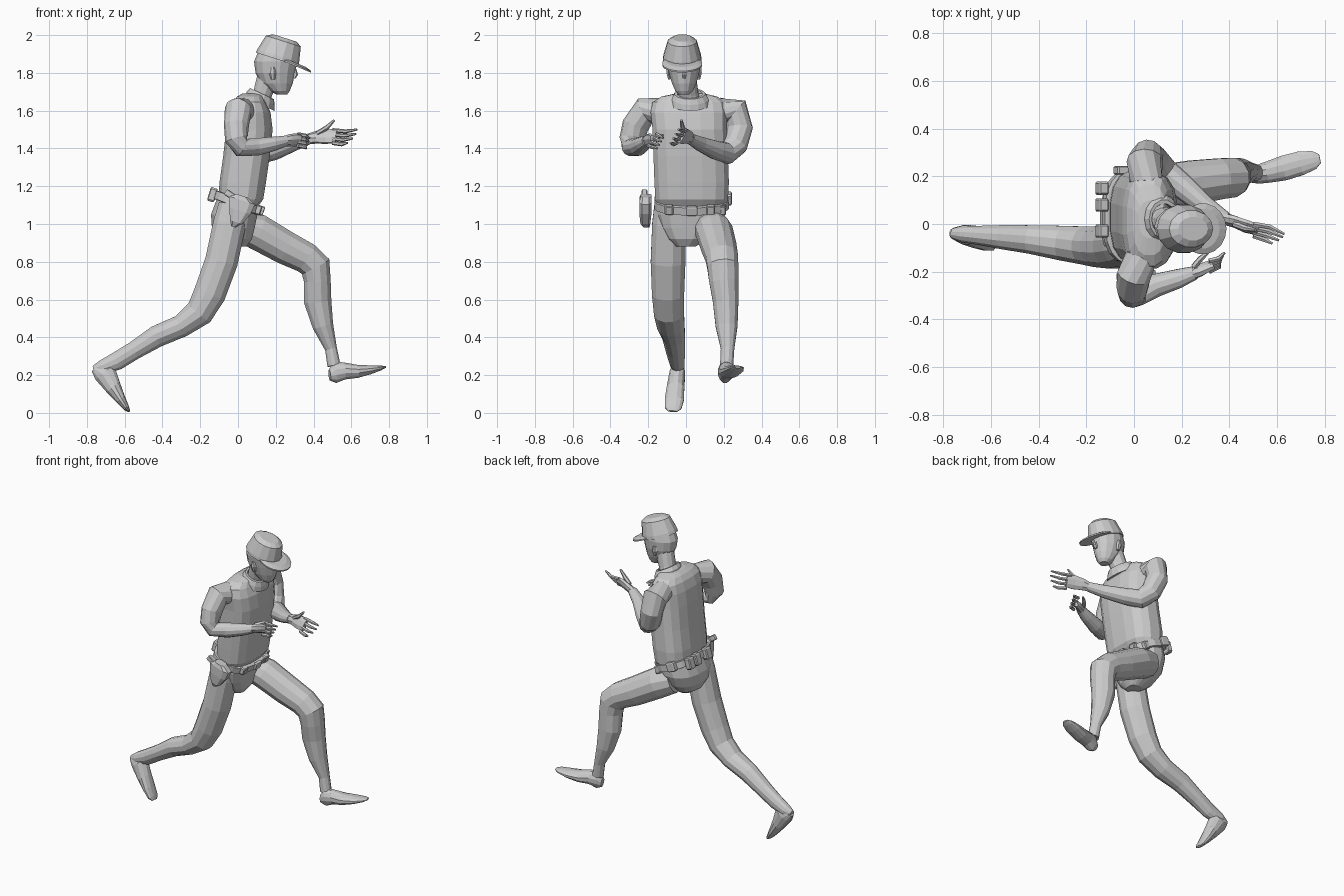
import bpy, bmesh, math
from mathutils import Vector as V, Matrix


def mesh_object(name, bm):
    bmesh.ops.recalc_face_normals(bm, faces=bm.faces)
    me = bpy.data.meshes.new(name)
    bm.to_mesh(me)
    bm.free()
    ob = bpy.data.objects.new(name, me)
    bpy.context.collection.objects.link(ob)
    return ob


def loft(name, sections, ref=(0, 1, 0), sides=12, power=1.0, axis=None):
    """Skin rings along a path; section = x, y, z, radius along ref, other radius."""
    bm = bmesh.new()
    pts = [V(s[:3]) for s in sections]
    rings = []
    for i, s in enumerate(sections):
        if axis:
            t = V(axis).normalized()
        else:
            a = (pts[i] - pts[i - 1]).normalized() if i else V()
            b = (pts[i + 1] - pts[i]).normalized() if i < len(pts) - 1 else V()
            t = (a + b).normalized()
        u = V(ref) - t * t.dot(V(ref))
        u.normalize()
        w = u.cross(t)
        ring = []
        for k in range(sides):
            q = 2 * math.pi * (k + 0.5) / sides
            c, d = math.cos(q), math.sin(q)
            c = math.copysign(abs(c) ** power, c)
            d = math.copysign(abs(d) ** power, d)
            ring.append(bm.verts.new(pts[i] + u * c * s[3] + w * d * s[4]))
        rings.append(ring)
    for r, n in zip(rings, rings[1:]):
        for k in range(sides):
            m = (k + 1) % sides
            bm.faces.new((r[k], r[m], n[m], n[k]))
    bm.faces.new(rings[0])
    bm.faces.new(rings[-1])
    return mesh_object(name, bm)


def box(name, loc, size, spin=0, tilt=0):
    bm = bmesh.new()
    bmesh.ops.create_cube(bm, size=1)
    bmesh.ops.bevel(bm, geom=bm.edges[:], offset=0.12, segments=1, affect='EDGES')
    m = Matrix.Translation(loc) @ Matrix.Rotation(tilt, 4, 'Y') @ Matrix.Rotation(spin, 4, 'Z')
    bm.transform(m @ Matrix.Diagonal((*size, 1)))
    return mesh_object(name, bm)


def finger(name, a, b, c, r=0.011):
    loft(name, [(*a, r, r), (*b, r, r), (*c, r * 0.5, r * 0.5)], ref=(0.1, 0.5, 0.86), sides=6)


# Shirt
loft("shirt", [(0.0, .03, 1.09, .185, .105), (.015, .03, 1.13, .195, .12), (.025, .03, 1.22, .2, .125),
               (.045, .025, 1.36, .2, .125), (.06, .02, 1.5, .2, .125), (.062, .015, 1.59, .205, .112),
               (.06, .015, 1.645, .195, .09), (.065, .018, 1.675, .15, .07), (.075, .02, 1.69, .08, .055)],
     sides=16, power=0.75, axis=(0, 0, 1))
# Trouser seat
loft("pelvis", [(0, .03, 1.13, .185, .115), (-.02, .025, 1.05, .185, .125), (-.025, .02, .98, .16, .115),
                (-.015, .01, .92, .11, .09), (0, 0, .88, .05, .045)], sides=16, power=0.85, axis=(0, 0, 1))

# Legs
loft("back_leg", [(-.025, -.085, 1.1, .085, .08), (-.045, -.09, 1.0, .092, .09), (-.088, -.095, .8, .095, .09),
                  (-.15, -.095, .63, .088, .088), (-.205, -.09, .53, .082, .078), (-.3, -.08, .46, .075, .062),
                  (-.43, -.065, .405, .062, .06), (-.55, -.055, .33, .052, .05), (-.64, -.048, .275, .042, .05),
                  (-.72, -.042, .24, .036, .04), (-.765, -.04, .23, .02, .02)])
loft("back_foot", [(-.755, -.04, .235, .025, .025), (-.705, -.045, .215, .042, .065), (-.66, -.055, .135, .048, .045),
                   (-.62, -.062, .07, .052, .028), (-.59, -.068, .025, .045, .016), (-.576, -.07, .008, .025, .006)],
     axis=(.6, -.08, -.75), ref=(0, 1, 0))
loft("front_leg", [(0.0, .125, 1.0, .09, .085), (.1, .15, .96, .1, .098), (.25, .175, .875, .095, .092),
                   (.36, .19, .82, .088, .085), (.41, .195, .775, .085, .085), (.42, .2, .7, .08, .073),
                   (.422, .21, .59, .07, .075), (.45, .215, .46, .06, .057), (.492, .22, .34, .037, .033),
                   (.508, .215, .25, .036, .036)])
loft("front_foot", [(.485, .2, .2, .028, .03), (.515, .207, .215, .04, .058), (.56, .217, .222, .046, .047),
                    (.63, .235, .22, .054, .036), (.7, .255, .228, .052, .024), (.755, .268, .238, .04, .013),
                    (.78, .274, .243, .02, .005)], axis=(1, .22, .1))

# Arms
loft("left_arm", [(.05, .18, 1.6, .07, .07), (.045, .265, 1.595, .078, .075), (.055, .285, 1.51, .07, .068),
                  (.085, .262, 1.42, .066, .066), (.13, .215, 1.375, .06, .06), (.2, .16, 1.39, .054, .05),
                  (.3, .075, 1.425, .042, .038), (.385, .02, 1.453, .03, .028)], ref=(.6, .75, .25))
loft("right_arm", [(.03, -.14, 1.6, .065, .07), (.0, -.215, 1.6, .075, .072), (-.008, -.268, 1.52, .072, .066),
                   (-.008, -.287, 1.45, .066, .062), (.02, -.285, 1.405, .058, .052), (.1, -.255, 1.408, .05, .047),
                   (.19, -.228, 1.425, .042, .038), (.255, -.205, 1.44, .03, .028)], ref=(.2, -.85, .5))

# Hands
loft("left_palm", [(.37, .025, 1.45, .028, .025), (.42, .01, 1.46, .038, .022), (.47, -.01, 1.465, .046, .02),
                   (.52, -.025, 1.463, .04, .014)], ref=(0, .5, .86), sides=8)
for i in range(4):
    f = i / 3
    finger("left_finger", (.5, .0 - .05 * f, 1.497 - .068 * f), (.57 - .02 * f, -.012 - .055 * f, 1.49 - .068 * f),
           (.63 - .05 * f * f, -.042 - .04 * f, 1.5 - .07 * f))
finger("left_thumb", (.42, .0, 1.48), (.47, -.018, 1.51), (.51, -.025, 1.55), .013)
loft("right_palm", [(.245, -.208, 1.44, .028, .025), (.275, -.195, 1.443, .036, .024), (.305, -.18, 1.445, .038, .02),
                    (.33, -.17, 1.443, .032, .015)], ref=(0, -.5, .86), sides=8)
for i in range(4):
    f = i / 3
    finger("right_finger", (.315, -.155 - .045 * f, 1.475 - .06 * f), (.355, -.145 - .035 * f, 1.468 - .06 * f),
           (.38 - .02 * f, -.12 - .03 * f, 1.455 - .055 * f))
finger("right_thumb", (.25, -.18, 1.455), (.28, -.145, 1.462), (.31, -.12, 1.47), .013)

# Neck, head and face
loft("neck", [(.105, .02, 1.63, .065, .06), (.13, .012, 1.69, .055, .052), (.16, 0, 1.78, .055, .06)])
loft("head", [(.232, -.01, 1.685, .028, .028), (.222, -.01, 1.705, .048, .052), (.205, -.01, 1.745, .066, .085),
              (.197, -.01, 1.8, .082, .104), (.2, -.012, 1.86, .09, .115), (.215, -.015, 1.92, .085, .105),
              (.23, -.018, 1.96, .05, .06)], sides=14, axis=(0, 0, 1))
loft("nose", [(.296, -.01, 1.84, .007, .006), (.302, -.01, 1.79, .014, .016), (.296, -.01, 1.77, .012, .008)],
     sides=6, axis=(0, 0, 1))
for s in (-1, 1):
    loft("ear", [(.185, -.01 + s * .078, 1.765, .008, .012), (.182, -.01 + s * .084, 1.8, .011, .02),
                 (.182, -.01 + s * .084, 1.83, .008, .012)], sides=6, axis=(0, 0, 1))
# Collar
loft("collar", [(.115, .022, 1.635, .108, .085), (.12, .022, 1.665, .1, .082), (.127, .02, 1.69, .082, .07),
                (.127, .02, 1.69, .066, .058), (.12, .02, 1.65, .06, .052)], sides=14, axis=(.42, 0, .9))
# Cap
loft("cap_crown", [(.207, -.02, 1.872, .104, .118), (.213, -.02, 1.89, .102, .116), (.24, -.02, 1.968, .078, .097),
                   (.248, -.02, 1.985, .05, .065)], sides=14, axis=(.3, 0, .95))
loft("cap_brim", [(.288, -.02, 1.842, .107, .106), (.29, -.02, 1.85, .107, .106), (.285, -.02, 1.862, .085, .08)],
     sides=18, axis=(.38, 0, .92))

# Belt and its fittings
loft("belt", [(-.012, .03, 1.09, .19, .125), (-.01, .03, 1.092, .2, .134), (.003, .03, 1.132, .2, .134),
              (.005, .03, 1.134, .19, .125)], sides=20, power=0.8, axis=(.35, 0, .94))
box("buckle", (.125, .03, 1.07), (.025, .06, .05), 0, .36)
for y, x in ((-.09, .105), (.13, .11), (.19, .07)):
    box("belt_pouch", (x, y, 1.075), (.035, .045, .05), 0, .36)
for y in (-.03, .08, .15):
    box("back_pouch", (-.135, y, 1.155), (.04, .055, .075), 0, .3)
box("side_pouch", (-.05, .225, 1.135), (.06, .035, .06), 0, .36)
# Holster
loft("holster", [(.02, -.212, 1.15, .03, .035), (.022, -.215, 1.125, .034, .075), (.01, -.215, 1.07, .034, .062),
                 (-.01, -.215, 1.01, .028, .035), (-.025, -.21, .985, .018, .012)], sides=8, power=.6,
     axis=(.3, 0, .95))
box("holster_grip", (-.035, -.22, 1.15), (.075, .03, .035), 0, .6)
